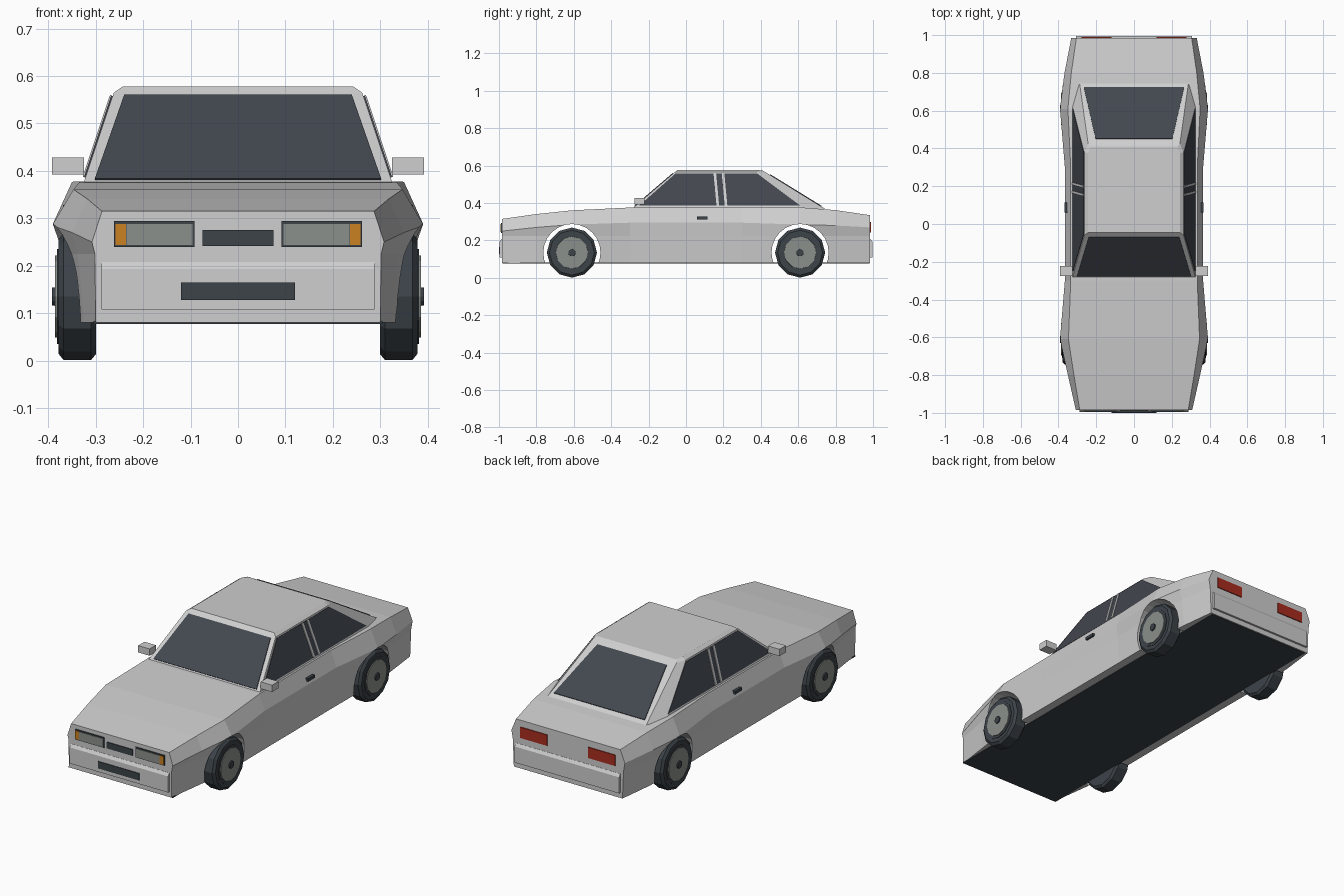
import bpy, bmesh, math
from mathutils import Vector

if "Cube" in bpy.data.objects:
    bpy.data.objects.remove(bpy.data.objects["Cube"])


def material(name, r, g, b):
    m = bpy.data.materials.new(name)
    m.use_nodes = True
    m.diffuse_color = (r, g, b, 1)
    m.node_tree.nodes["Principled BSDF"].inputs["Base Color"].default_value = (r, g, b, 1)
    return m


PAINT = material("silver paint", .62, .62, .62)
GLASS = material("tinted glass", .055, .062, .077)
BLACK = material("black rubber", .045, .056, .066)
GREY = material("lamp grey", .26, .28, .26)
ORANGE = material("indicator orange", .6, .22, .015)
RED = material("tail lamp red", .4, .026, .014)


def finish(name, bm, mat):
    bmesh.ops.recalc_face_normals(bm, faces=bm.faces)
    mesh = bpy.data.meshes.new(name)
    bm.to_mesh(mesh)
    bm.free()
    mesh.materials.append(mat)
    ob = bpy.data.objects.new(name, mesh)
    bpy.context.collection.objects.link(ob)
    return ob


def loft(name, rings, mat):
    """Skin a row of closed rings and cap both ends."""
    bm = bmesh.new()
    rows = [[bm.verts.new(p) for p in ring] for ring in rings]
    n = len(rows[0])
    for a, b in zip(rows, rows[1:]):
        for i in range(n):
            j = (i + 1) % n
            bm.faces.new((a[i], a[j], b[j], b[i]))
    bm.faces.new(rows[0])
    bm.faces.new(rows[-1])
    return finish(name, bm, mat)


def box(name, x, y, z, mat):
    return loft(name, [[(x[0], b, z[0]), (x[1], b, z[0]), (x[1], b, z[1]), (x[0], b, z[1])]
                       for b in y], mat)


def plate(name, points, out, mat, thick=.004):
    """Thin panel lying on a surface, raised towards out."""
    pts = [Vector(p) for p in points]
    normal = (pts[1] - pts[0]).cross(pts[2] - pts[0]).normalized()
    if normal.dot(Vector(out)) < 0:
        normal = -normal
    return loft(name, [pts, [p + normal * thick for p in pts]], mat)


def lathe(name, profile, side, y, z, mat, steps=12):
    """Disc-like part turned about the x axis from (x, radius) pairs."""
    rings = []
    for x, r in profile:
        angles = [math.tau * i / steps for i in range(steps)]
        rings.append([(side * x, y + r * math.sin(a), z + r * math.cos(a)) for a in angles])
    return loft(name, rings, mat)


def mirrored(pts):
    return pts + [(-x, y, z) for x, y, z in reversed(pts)]


# Body shell: y, sill width, flank width, shoulder width and height, deck width and height
SECTIONS = [
    (-.985, .300, .302, .308, .250, .287, .315),
    (-.800, .325, .338, .350, .270, .318, .341),
    (-.610, .352, .375, .392, .285, .347, .361),
    (-.300, .350, .360, .366, .295, .335, .376),
    (.300, .350, .360, .366, .295, .335, .378),
    (.610, .352, .375, .392, .285, .350, .377),
    (.800, .340, .355, .368, .280, .332, .362),
    (.985, .318, .324, .332, .270, .305, .335),
]
body = loft("body_shell", [mirrored([(sill, y, .08), (flank, y, .225), (sh, y, zs), (deck, y, zd)])
                           for y, sill, flank, sh, zs, deck, zd in SECTIONS], PAINT)

# Wheel arches cut through the shell
AXLES = {"front": -.61, "rear": .61}
for end, y in AXLES.items():
    cutter = lathe(end + "_arch_cutter", [(-.6, .153), (.6, .153)], 1, y, .135, PAINT, 24)
    cutter.hide_render = True
    cutter.hide_viewport = True
    cut = body.modifiers.new(end + " arch", "BOOLEAN")
    cut.operation = "DIFFERENCE"
    cut.solver = "EXACT"
    cut.object = cutter

box("floor_pan", (-.305, .305), (-.98, .98), (.077, .083), BLACK)

# Cabin: tapered greenhouse with angled rear pillars, and a shallow roof cap
BASE, ROOF = .368, .565
base = mirrored([(.328, -.29, BASE), (.328, .63, BASE), (.288, .745, BASE)])
top = mirrored([(.262, -.06, ROOF), (.262, .38, ROOF), (.243, .425, ROOF)])
cap = mirrored([(.243, -.045, .578), (.243, .375, .578), (.23, .41, .573)])
loft("cabin", [base, top, cap], PAINT)


def slope(z, low, high):
    return low + (high - low) * (z - BASE) / (ROOF - BASE)


def screen(name, low_y, high_y, low, high, out):
    pts = []
    for half, z in (low, high):
        row = [(-half, slope(z, low_y, high_y), z), (half, slope(z, low_y, high_y), z)]
        pts += row if not pts else row[::-1]
    plate(name, pts, out, GLASS)


screen("windscreen", -.29, -.06, (.302, .381), (.24, .558), (0, -1, 1))
screen("rear_window", .745, .425, (.266, .381), (.203, .55), (0, 1, 1))

for side, label in ((1, "left"), (-1, "right")):
    def flank(y, z):
        return (side * slope(z, .328, .262), y, z)

    def side_panel(name, y_low, y_high, mat, thick):
        pts = [flank(y_low[0], .386), flank(y_low[1], .386),
               flank(y_high[1], .558), flank(y_high[0], .558)]
        plate(label + name, pts, (side, 0, 0), mat, thick)

    # Side glass and the twin door pillars
    side_panel("_side_window", (-.25, .61), (-.055, .38), GLASS, .003)
    for i, y in enumerate((.163, .207)):
        side_panel(f"_door_pillar_{i}", (y, y + .014), (y - .016, y - .002), PAINT, .006)

    # Mirrors and door handles
    box(label + "_mirror", sorted((side * .325, side * .392)), (-.275, -.222), (.392, .428), PAINT)
    box(label + "_door_handle", sorted((side * .35, side * .369)), (.06, .115), (.312, .328), BLACK)

    # Wheels
    for end, y in AXLES.items():
        name = f"{end}_{label}"
        lathe(name + "_tyre", [(.300, .122), (.310, .134), (.368, .134), (.379, .12)],
              side, y, .135, BLACK)
        lathe(name + "_rim_ring", [(.37, .1), (.382, .1)], side, y, .135, BLACK)
        lathe(name + "_rim", [(.37, .088), (.386, .086)], side, y, .135, GREY)
        lathe(name + "_hub_cap", [(.38, .02), (.392, .019)], side, y, .135, BLACK)

    # Lamps
    def lamp(name, x0, x1, z0, z1, end, mat, thick):
        y = end * .985
        pts = [(side * x0, y, z0), (side * x1, y, z0), (side * x1, y, z1), (side * x0, y, z1)]
        plate(f"{label}_{name}", pts, (0, end, 0), mat, thick)

    lamp("headlamp_frame", .092, .262, .239, .294, -1, BLACK, .004)
    lamp("headlamp", .096, .235, .244, .288, -1, GREY, .007)
    lamp("indicator", .236, .258, .244, .288, -1, ORANGE, .007)
    lamp("tail_lamp", .12, .277, .243, .3, 1, RED, .005)

# Grille, bumpers and lower intake
box("grille", (-.075, .075), (-.99, -.98), (.242, .275), BLACK)
for end, label, half in ((-1, "front", .288), (1, "rear", .306)):
    outline = [(.97, .108), (.996, .108), (.996, .193), (.986, .208), (.97, .208)]
    loft(label + "_bumper", [[(x, end * y, z) for y, z in outline] for x in (-half, half)], PAINT)
box("lower_intake", (-.12, .12), (-1, -.99), (.128, .165), BLACK)
